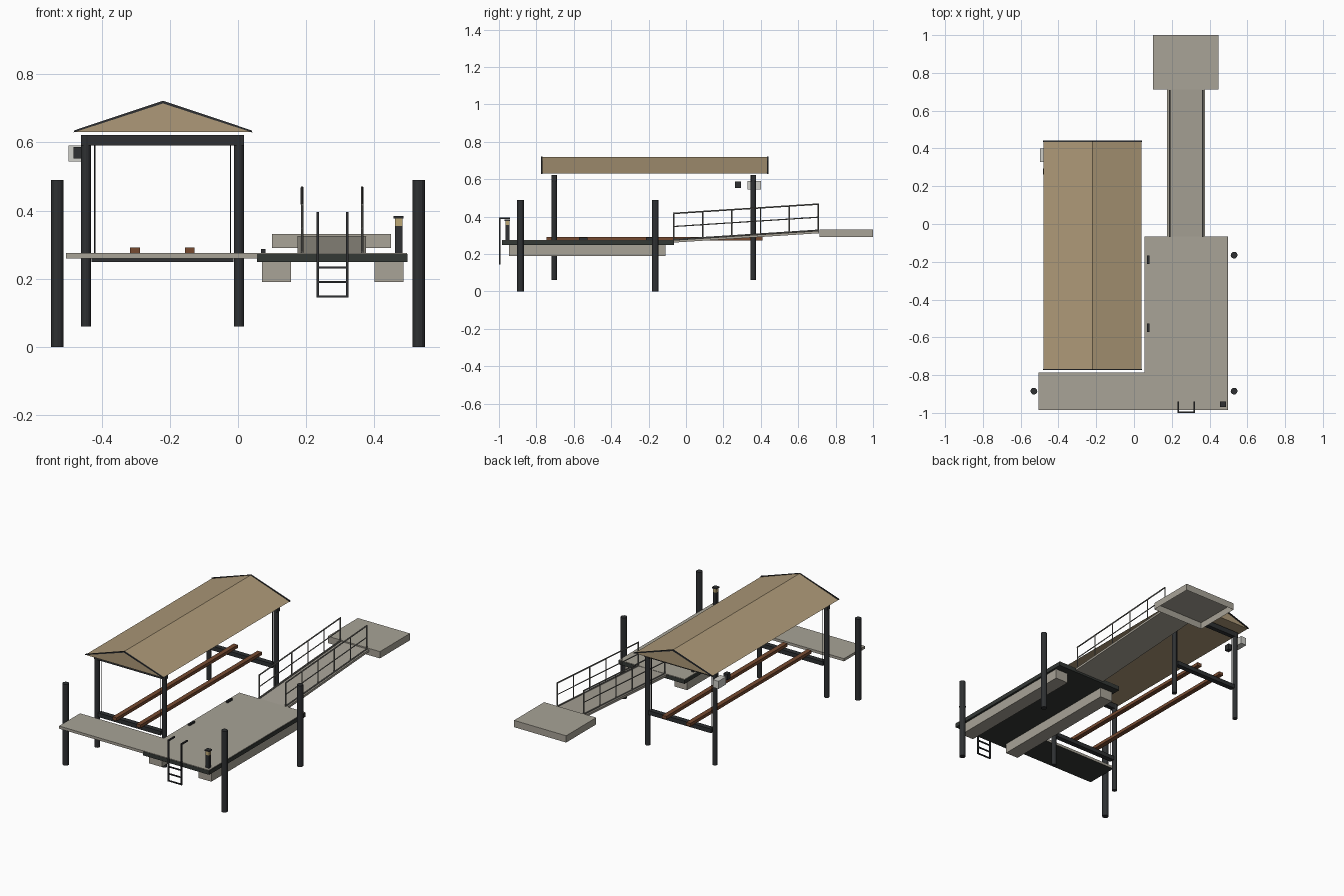
import bpy, bmesh, math
from mathutils import Vector

if "Cube" in bpy.data.objects:
    bpy.data.objects.remove(bpy.data.objects["Cube"])


def mat(name, r, g, b):
    lin = [((c / 255 + 0.055) / 1.055) ** 2.4 for c in (r, g, b)]
    m = bpy.data.materials.new(name)
    m.diffuse_color = (*lin, 1)
    m.use_nodes = True
    m.node_tree.nodes["Principled BSDF"].inputs["Base Color"].default_value = m.diffuse_color
    return m


DECK = mat("weathered deck", 168, 163, 151)
ROOF = mat("tan roof", 173, 153, 120)
DARK = mat("dark steel", 46, 48, 50)
FRAME = mat("dark frame", 52, 56, 53)
WOOD = mat("brown wood", 118, 74, 48)
RAIL = mat("grey railing", 120, 119, 114)
PALE = mat("pale box", 208, 208, 202)
GLOW = mat("lamp amber", 190, 168, 118)


def mesh(name, verts, faces, *mats):
    me = bpy.data.meshes.new(name)
    me.from_pydata(verts, [], faces)
    bm = bmesh.new()
    bm.from_mesh(me)
    bmesh.ops.recalc_face_normals(bm, faces=bm.faces)
    bm.to_mesh(me)
    bm.free()
    for m in mats:
        me.materials.append(m)
    ob = bpy.data.objects.new(name, me)
    bpy.context.collection.objects.link(ob)
    return ob


def box(name, x, y, z, *mats):
    v = [(a, b, c) for a in x for b in y for c in z]
    f = [(0, 1, 3, 2), (4, 6, 7, 5), (0, 4, 5, 1), (2, 3, 7, 6), (0, 2, 6, 4), (1, 5, 7, 3)]
    return mesh(name, v, f, *mats)


def rod(name, a, b, r, m, n=8):
    """Cylinder between two points."""
    a, b = Vector(a), Vector(b)
    bpy.ops.mesh.primitive_cylinder_add(vertices=n, radius=r, depth=(b - a).length, location=(a + b) / 2)
    ob = bpy.context.object
    ob.name = name
    ob.rotation_euler = (b - a).to_track_quat('Z', 'Y').to_euler()
    ob.data.materials.append(m)
    return ob


def prism(name, profile, y0, y1, m):
    """Extrude an xz profile along y."""
    n = len(profile)
    v = [(x, y, z) for y in (y0, y1) for x, z in profile]
    f = [tuple(range(n)), tuple(range(n, 2 * n))]
    f += [(i, (i + 1) % n, n + (i + 1) % n, n + i) for i in range(n)]
    return mesh(name, v, f, m)


# Mooring pilings
for x, y in ((-0.53, -0.885), (0.53, -0.885), (0.53, -0.165)):
    rod("piling", (x, y, 0), (x, y, 0.49), 0.018, DARK, 12)

# Floating dock: top boards, dark frame and two floats
box("dock_frame", (0.055, 0.497), (-0.985, -0.065), (0.249, 0.273), FRAME)
box("dock_boards", (0.055, 0.495), (-0.984, -0.066), (0.2725, 0.276), DECK)
for x in (0.07, 0.4):
    box("dock_float", (x, x + 0.085), (-0.947, -0.11), (0.19, 0.25), DECK)

# Side walkway with dark underside
walk = box("walkway", (-0.505, 0.056), (-0.985, -0.785), (0.26, 0.276), DECK, FRAME)
for p in walk.data.polygons:
    if p.normal.z < -0.9:
        p.material_index = 1

# Cleats
for y in (-0.19, -0.55):
    box("cleat", (0.068, 0.081), (y - 0.023, y + 0.023), (0.276, 0.287), DARK)

# Swim ladder with hooked rails
for x in (0.234, 0.32):
    box("ladder_rail", (x - 0.004, x + 0.004), (-1.0, -0.992), (0.145, 0.395), DARK)
    box("ladder_hook", (x - 0.004, x + 0.004), (-0.992, -0.94), (0.387, 0.395), DARK)
for z in (0.148, 0.19, 0.233):
    box("ladder_rung", (0.234, 0.32), (-1.0, -0.992), (z - 0.003, z + 0.003), DARK)

# Dock lamp
box("lamp_post", (0.46, 0.482), (-0.966, -0.944), (0.275, 0.354), DARK)
box("lamp_light", (0.46, 0.482), (-0.966, -0.944), (0.354, 0.377), GLOW)
box("lamp_cap", (0.456, 0.486), (-0.97, -0.94), (0.377, 0.384), DARK)

# Lift posts, cross beams and cables
for y in (-0.705, 0.36):
    for x in (-0.446, 0.003):
        rod("lift_post", (x, y, 0.06), (x, y, 0.622), 0.0145, DARK, 12)
    box("top_beam", (-0.46, 0.018), (y - 0.013, y + 0.013), (0.591, 0.622), DARK)
    box("lower_beam", (-0.43, -0.013), (y - 0.015, y + 0.015), (0.249, 0.274), DARK)
    for x in (-0.42, -0.022):
        rod("cable", (x, y, 0.26), (x, y, 0.6), 0.002, DARK, 6)

# Bunks
for x in (-0.302, -0.142):
    box("bunk", (x - 0.014, x + 0.014), (-0.745, 0.41), (0.272, 0.291), WOOD)

# Gable roof with dark rake trim at both ends
prism("roof", [(-0.48, 0.63), (0.04, 0.63), (-0.22, 0.72)], -0.77, 0.435, ROOF)
trim = [(-0.482, 0.629), (-0.22, 0.714), (0.042, 0.629), (0.04, 0.635), (-0.22, 0.722), (-0.48, 0.635)]
for y in (-0.774, 0.434):
    for half in (trim[:2] + trim[4:], trim[1:5]):
        prism("roof_trim", half, y, y + 0.007, DARK)

# Lift motor and control box
box("control_box", (-0.497, -0.459), (0.328, 0.4), (0.544, 0.59), PALE)
box("lift_motor", (-0.482, -0.455), (0.263, 0.294), (0.552, 0.587), DARK)

# Sloping gangway
Y0, Y1 = -0.068, 0.712


def slope(y):
    return 0.274 + 0.05 * (y - Y0) / (Y1 - Y0)


gang = [(x, y, slope(y) + d) for x in (0.175, 0.376) for y in (Y0, Y1) for d in (-0.013, 0)]
mesh("gangway", gang, [(0, 1, 3, 2), (4, 6, 7, 5), (0, 4, 5, 1), (2, 3, 7, 6), (0, 2, 6, 4), (1, 5, 7, 3)], DECK)

# Gangway railings
for x in (0.188, 0.364):
    for h, r in ((0.003, 0.004), (0.073, 0.003), (0.143, 0.004)):
        rod("handrail", (x, Y0, slope(Y0) + h), (x, Y1 - 0.002, slope(Y1) + h), r, RAIL)
    for i in range(6):
        y = Y0 + 0.003 + (Y1 - Y0 - 0.008) * i / 5
        rod("rail_post", (x, y, slope(y)), (x, y, slope(y) + 0.143), 0.0035, RAIL)

# Shore landing: shell open underneath
X, Y, Z = (0.1, 0.448), (0.713, 1.0), (0.29, 0.331)
shell = box("shore_landing", X, Y, Z, DECK)
bm = bmesh.new()
bm.from_mesh(shell.data)
bmesh.ops.delete(bm, geom=[f for f in bm.faces if f.normal.z < -0.9], context='FACES_ONLY')
bm.to_mesh(shell.data)
bm.free()
